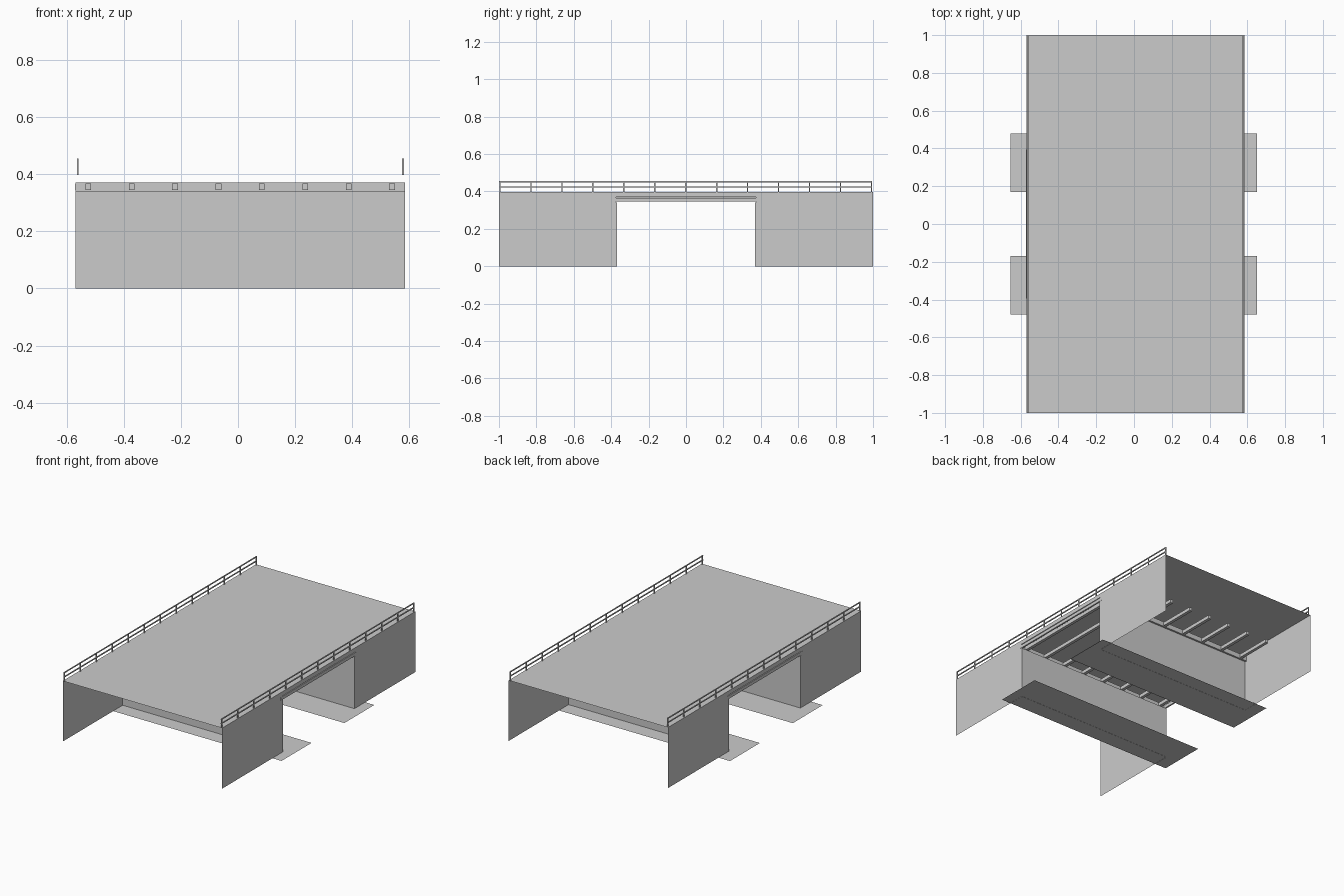
import bpy, bmesh
from mathutils import Vector

if "Cube" in bpy.data.objects:
    bpy.data.objects.remove(bpy.data.objects["Cube"])

X0, X1 = -0.57, 0.585      # bridge side faces
DECK, SEAT = 0.397, 0.342  # road level, abutment top


def make(name, boxes=(), quads=()):
    """One object from axis-aligned boxes (lo, hi) and single quads."""
    bm = bmesh.new()
    for lo, hi in boxes:
        lo, hi = Vector(lo), Vector(hi)
        for v in bmesh.ops.create_cube(bm, size=1)["verts"]:
            v.co = (lo + hi) / 2 + v.co * (hi - lo)
    for q in quads:
        bm.faces.new([bm.verts.new(p) for p in q])
    me = bpy.data.meshes.new(name)
    bm.to_mesh(me)
    bm.free()
    ob = bpy.data.objects.new(name, me)
    bpy.context.collection.objects.link(ob)
    return ob


def flat(x0, x1, y0, y1, z):
    return [(x0, y0, z), (x1, y0, z), (x1, y1, z), (x0, y1, z)]


def side(x, y0, y1, z0, z1):
    q = [(x, y0, z0), (x, y1, z0), (x, y1, z1), (x, y0, z1)]
    return q if x > 0 else q[::-1]


# road deck sheet
make("deck", quads=[flat(X0, X1, -1, 1, DECK)])

# side fascias hanging from the deck edge
make("fascia", quads=[side(x, -1, 1, 0.37, DECK) for x in (X0, X1)])

# wing walls at the four corners
make("wing_walls", quads=[side(x, min(s, s * 0.375), max(s, s * 0.375), 0, 0.37)
                          for x in (X0, X1) for s in (-1, 1)])

for s, tag in ((-1, "front"), (1, "back")):
    # abutment wall, bearing backwall and footing sheet
    a, b = sorted((s * 0.370, s * 0.380))
    make(tag + "_abutment", [((X0, a, 0), (X1, b, SEAT))])
    a, b = sorted((s * 0.382, s * 0.394))
    make(tag + "_backwall", [((X0, a, SEAT - 0.002), (X1, b, 0.372))])
    a, b = sorted((s * 0.17, s * 0.48))
    make(tag + "_footing", quads=[flat(-0.655, 0.652, a, b, 0.001)])

# girders under the deck
n = 8
pitch = (X1 - X0 - 0.09) / (n - 1)
make("girders", [((X0 + 0.035 + i * pitch, -0.64, 0.345),
                  (X0 + 0.055 + i * pitch, 0.64, 0.368)) for i in range(n)])

# edge beams over the opening
make("edge_beams", [((x - 0.005, -0.394, 0.345), (x + 0.005, 0.394, 0.366))
                    for x in (X0 + 0.004, X1 - 0.004)])

# railings: posts and two rails on each side
for x, tag in ((X0 + 0.008, "left"), (X1 - 0.007, "right")):
    r = 0.003
    parts = [((x - r, -1, z - r), (x + r, 0.995, z + r)) for z in (0.424, 0.452)]
    for i in range(13):
        y = -0.995 + i * 1.987 / 12
        parts.append(((x - r, y - r, DECK), (x + r, y + r, 0.45)))
    make(tag + "_railing", parts)
